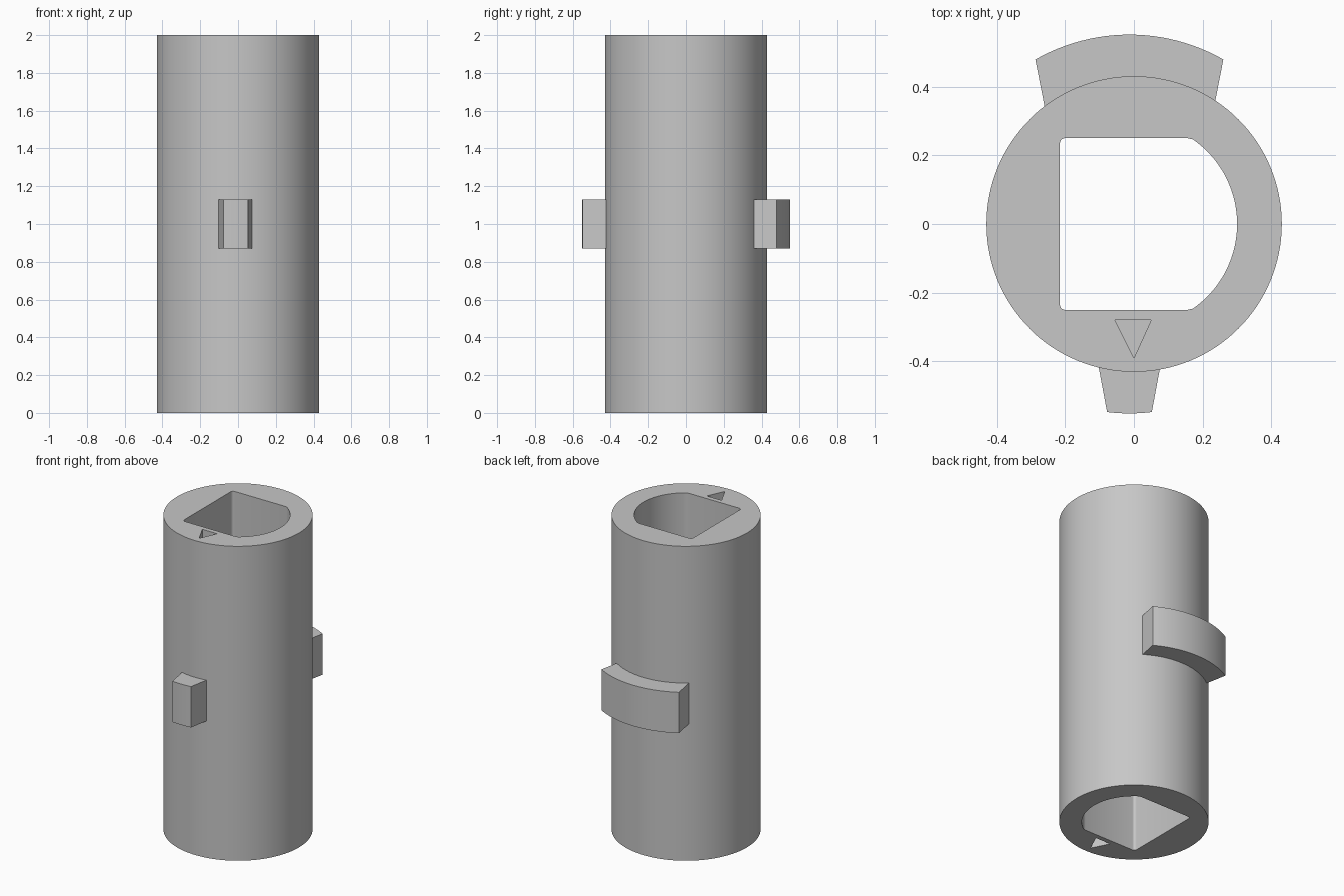
import bpy
import bmesh
from math import radians, sin, cos, asin

cube = bpy.data.objects.get("Cube")
if cube:
    bpy.data.objects.remove(cube, do_unlink=True)

grey = bpy.data.materials.new("plain grey")
grey.use_nodes = True
colour = (0.57, 0.57, 0.57, 1)
grey.diffuse_color = colour
grey.node_tree.nodes["Principled BSDF"].inputs["Base Color"].default_value = colour


def arc(cx, cy, r, start, end, steps):
    """Points on an arc, angles in degrees."""
    angles = [radians(start + (end - start) * i / steps) for i in range(steps + 1)]
    return [(cx + r * cos(a), cy + r * sin(a)) for a in angles]


def prism(name, outline, z0, z1):
    """Extrude a closed counter-clockwise outline from z0 to z1."""
    bm = bmesh.new()
    base = bm.faces.new([bm.verts.new((x, y, z0)) for x, y in outline])
    top = bmesh.ops.extrude_face_region(bm, geom=[base], use_keep_orig=True)
    verts = [v for v in top["geom"] if isinstance(v, bmesh.types.BMVert)]
    bmesh.ops.translate(bm, verts=verts, vec=(0, 0, z1 - z0))
    bmesh.ops.recalc_face_normals(bm, faces=bm.faces)
    mesh = bpy.data.meshes.new(name)
    bm.to_mesh(mesh)
    bm.free()
    mesh.materials.append(grey)
    obj = bpy.data.objects.new(name, mesh)
    bpy.context.collection.objects.link(obj)
    return obj


def select_only(obj):
    bpy.ops.object.select_all(action="DESELECT")
    obj.select_set(True)
    bpy.context.view_layer.objects.active = obj


def cut(body, cutter):
    """Subtract the cutter, then discard it."""
    cutter.hide_render = True
    mod = body.modifiers.new("cut", "BOOLEAN")
    mod.operation = "DIFFERENCE"
    mod.solver = "EXACT"
    mod.object = cutter
    select_only(body)
    bpy.ops.object.modifier_apply(modifier=mod.name)
    bpy.data.objects.remove(cutter, do_unlink=True)


def shade(obj):
    select_only(obj)
    bpy.ops.object.shade_smooth_by_angle(angle=radians(30))


# Main cylinder
sleeve = prism("sleeve", arc(0, 0, 0.43, 0, 360, 128)[:-1], 0, 2)

# Keyed bore: flat on three sides with small fillets, round on the +x side
half, left, fillet = 0.25, -0.215, 0.016
bore = arc(0, 0, 0.3, -52, 52, 32)
bore += [(0.172, 0.246), (0.155, half)]
bore += arc(left + fillet, half - fillet, fillet, 90, 180, 5)
bore += arc(left + fillet, fillet - half, fillet, 180, 270, 5)
bore += [(0.155, -half), (0.172, -0.246)]
cut(sleeve, prism("bore_cutter", bore, -0.1, 2.1))

# Triangular index recess in each end
arrow = [(-0.055, -0.28), (0, -0.39), (0.05, -0.28)]
for z0, z1 in ((1.9, 2.1), (-0.1, 0.1)):
    cut(sleeve, prism("arrow_cutter", arrow, z0, z1))
shade(sleeve)


# Side lugs with curved outer faces, seated in the wall
def lug(name, side, outer_half, inner_half, inner_y, steps):
    cx, r = -0.013, 0.551
    a = asin(outer_half / r) * 180 / 3.14159265
    rim = arc(cx, 0, r, 90 - a, 90 + a, steps)
    outline = rim + [(cx - inner_half, inner_y), (cx + inner_half, inner_y)]
    shade(prism(name, [(x, y * side) for x, y in outline], 0.87, 1.13))


lug("back_lug", 1, 0.273, 0.244, 0.33, 24)
lug("front_lug", -1, 0.065, 0.096, 0.38, 6)
